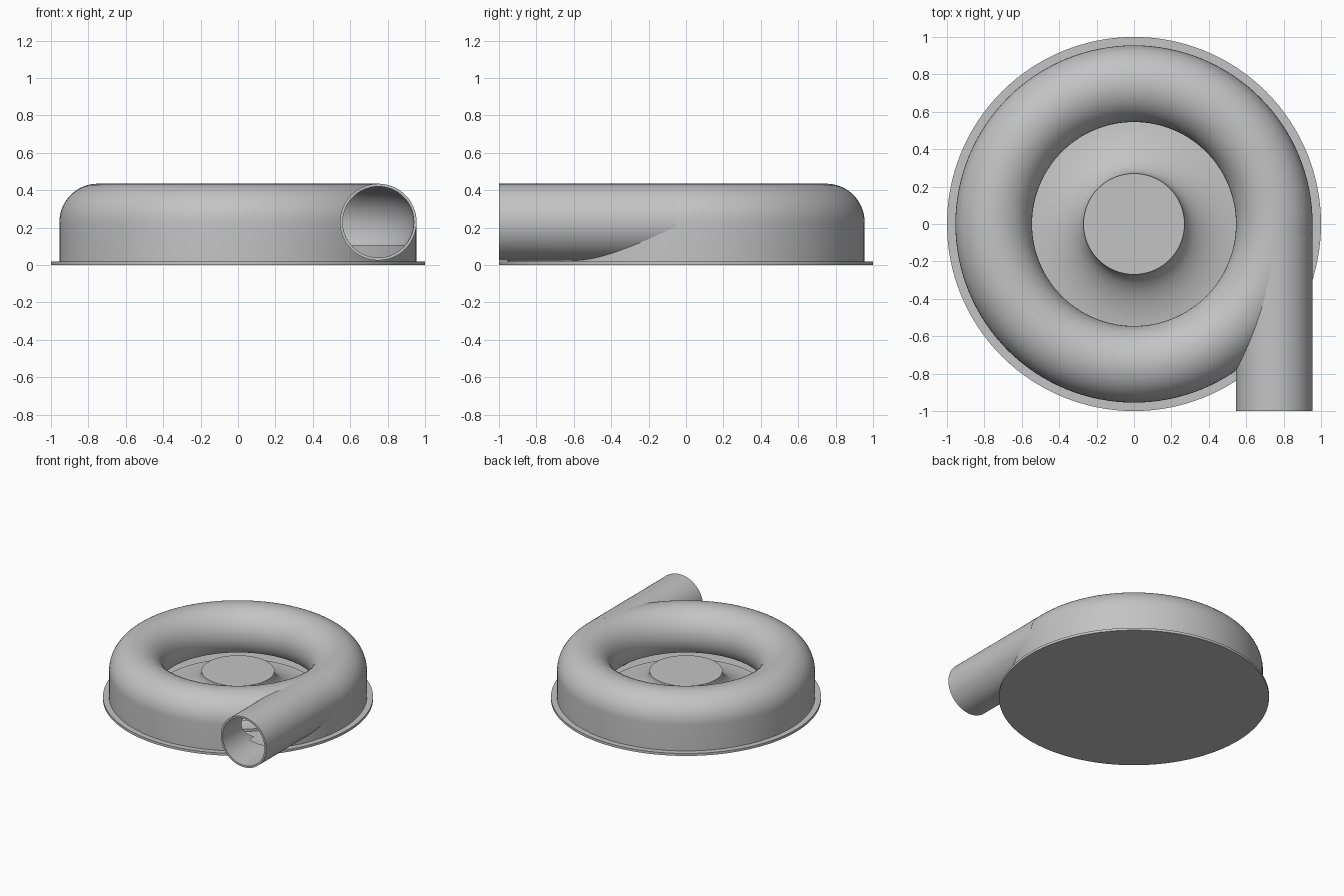
import bpy, bmesh
from math import sin, cos, asin, pi, radians
from mathutils import Matrix

cube = bpy.data.objects.get("Cube")
if cube:
    bpy.data.objects.remove(cube, do_unlink=True)

# Single casting colour
grey = bpy.data.materials.new("cast_grey")
grey.use_nodes = True
colour = (0.55, 0.55, 0.55, 1)
grey.diffuse_color = colour
for node in grey.node_tree.nodes:
    if node.type == 'BSDF_PRINCIPLED':
        node.inputs["Base Color"].default_value = colour

# Main dimensions
R_MID, Z_MID = 0.75, 0.23      # centre of the ring's round section
R_OUT, R_IN = 0.205, 0.19      # outer and inner radius of that section
LIP = 0.105                    # height of the ring's lower lip
DECK = 0.02                    # top of the base flange
SKIRT = 0.94                   # inner radius of the skirt


def lathe(name, profile, closed=True, steps=128, matrix=Matrix()):
    """Revolve an (r, z) profile around the z axis."""
    bm = bmesh.new()
    verts = [bm.verts.new((r, 0, z)) for r, z in profile]
    edges = [bm.edges.new(pair) for pair in zip(verts, verts[1:])]
    if closed:
        edges.append(bm.edges.new((verts[-1], verts[0])))
    bmesh.ops.spin(bm, geom=verts + edges, cent=(0, 0, 0), axis=(0, 0, 1),
                   angle=2 * pi, steps=steps, use_merge=True)
    bmesh.ops.remove_doubles(bm, verts=bm.verts, dist=1e-5)
    bmesh.ops.recalc_face_normals(bm, faces=bm.faces)
    bm.transform(matrix)
    mesh = bpy.data.meshes.new(name)
    bm.to_mesh(mesh)
    bm.free()
    mesh.materials.append(grey)
    obj = bpy.data.objects.new(name, mesh)
    bpy.context.collection.objects.link(obj)
    return obj


def activate(obj):
    bpy.ops.object.select_all(action='DESELECT')
    obj.select_set(True)
    bpy.context.view_layer.objects.active = obj


def cut(obj, cutter):
    activate(obj)
    mod = obj.modifiers.new("cut", 'BOOLEAN')
    mod.operation, mod.solver, mod.object = 'DIFFERENCE', 'EXACT', cutter
    bpy.ops.object.modifier_apply(modifier=mod.name)
    bpy.data.objects.remove(cutter, do_unlink=True)


def arc(radius, start, end, n=32):
    return [(R_MID + radius * cos(start + (end - start) * i / n),
             Z_MID + radius * sin(start + (end - start) * i / n))
            for i in range(n + 1)]


# Base flange
flange = lathe("base_flange", [(0, 0), (1, 0), (1, DECK), (0, DECK)], closed=False)

# Ring housing: straight skirt, domed top, open inner lip
dip_out = asin((Z_MID - LIP) / R_OUT)
dip_in = asin((Z_MID - LIP) / R_IN)
inside = arc(R_IN, pi + dip_in, -dip_in)
housing = lathe("ring_housing",
                [(R_MID + R_OUT, DECK - 0.005)] + arc(R_OUT, 0, pi + dip_out)
                + inside + [(SKIRT, LIP), (SKIRT, DECK - 0.005)])

# Outlet pipe, tangent to the ring and pointing to the front
front = Matrix.Translation((R_MID, 0, Z_MID)) @ Matrix.Rotation(radians(90), 4, 'X')
pipe = lathe("outlet_pipe", [(R_OUT, 0.05), (R_OUT, 1), (R_IN, 1), (R_IN, 0.05)],
             steps=64, matrix=front)

# Open the pipe and ring into each other
cavity = lathe("cavity_cutter", inside + [(SKIRT, LIP), (SKIRT, DECK - 0.01),
               (inside[0][0], DECK - 0.01)])
cut(pipe, cavity)
bore = lathe("bore_cutter", [(0, 0.05), (R_IN, 0.05), (R_IN, 1.1), (0, 1.1)],
             closed=False, steps=64, matrix=front)
cut(housing, bore)

# Flared centre hub
hub_r, foot_r, foot_z = 0.27, 0.62, 0.04
flare = [(foot_r - (foot_r - hub_r) * cos(t * pi / 48),
          Z_MID - (Z_MID - foot_z) * sin(t * pi / 48)) for t in range(25)]
hub = lathe("centre_hub", [(0, Z_MID)] + flare + [(foot_r, DECK - 0.005),
            (0, DECK - 0.005)], closed=False)

for part in (flange, housing, pipe, hub):
    activate(part)
    bpy.ops.object.shade_smooth_by_angle(angle=radians(30))
